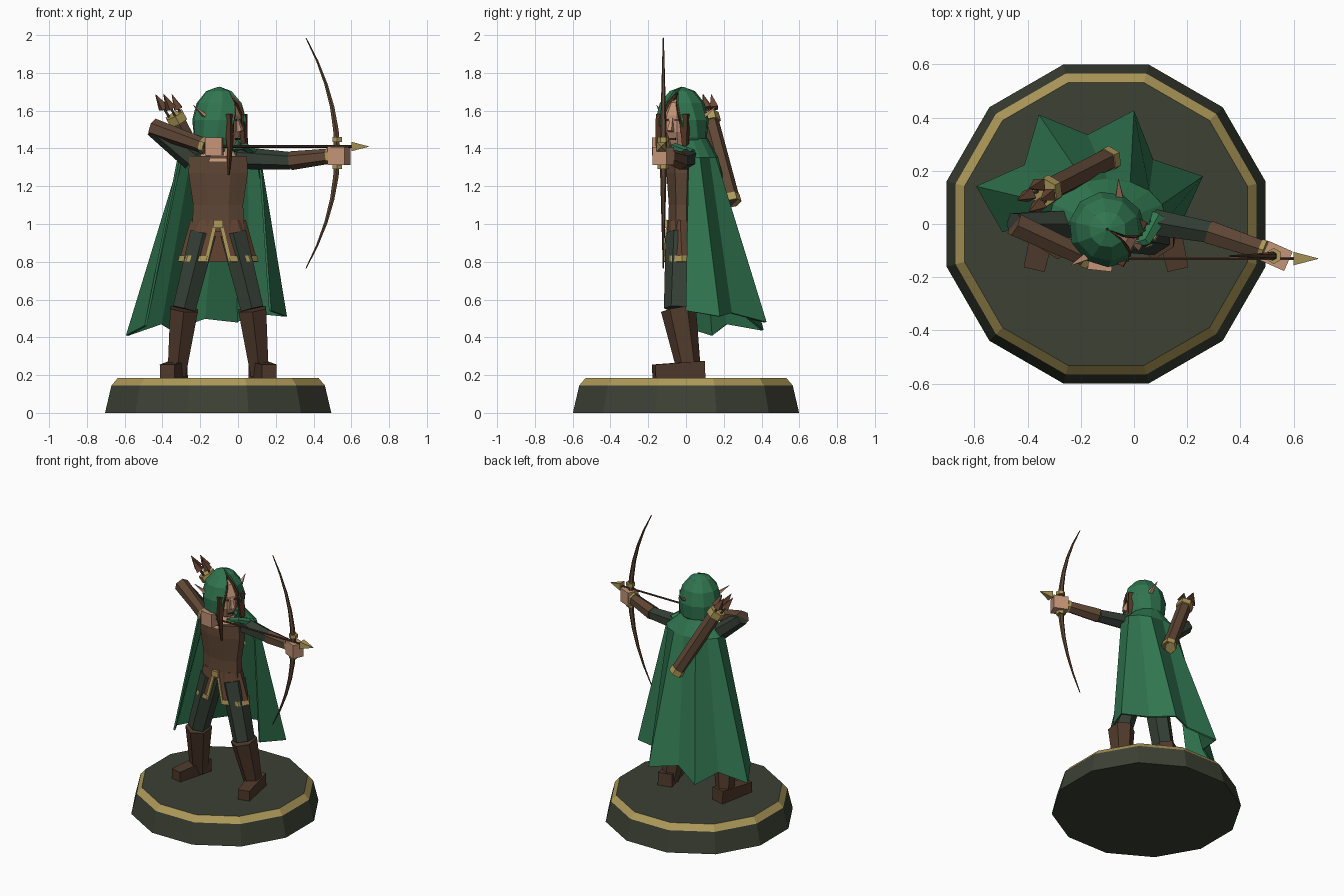
import bpy, bmesh
from math import sin, cos, pi, radians, sqrt
from mathutils import Vector, Matrix

if "Cube" in bpy.data.objects:
    bpy.data.objects.remove(bpy.data.objects["Cube"])

MIDDLE = -.105  # centre line of the body and stand
SIDES = {"left": 1, "right": -1}


def material(name, *color):
    result = bpy.data.materials.new(name)
    result.use_nodes = True
    result.diffuse_color = (*color, 1)
    shader = result.node_tree.nodes["Principled BSDF"]
    shader.inputs["Base Color"].default_value = (*color, 1)
    return result


CLOAK = material("cloak green", .03, .18, .08)
CLOTH = material("dark green cloth", .035, .05, .036)
STONE = material("stand green", .045, .052, .034)
LEATHER = material("brown leather", .115, .063, .036)
RUSSET = material("russet leather", .135, .062, .034)
BOOT = material("dark leather", .08, .042, .025)
HAIR = material("hair brown", .09, .035, .018)
SKIN = material("skin", .56, .3, .19)
GOLD = material("gold", .42, .32, .1)


def ring(x, y, z, width, depth, count=8, gap=None):
    """Horizontal ellipse, or an arc open at the front when gap is given."""
    if gap is None:
        angles = [2 * pi * (i + .5) / count for i in range(count)]
    else:
        start, sweep = radians(gap - 90), 2 * pi - 2 * radians(gap)
        angles = [start + sweep * i / (count - 1) for i in range(count)]
    return [Vector((x + width * cos(a), y + depth * sin(a), z)) for a in angles]


def loft(name, rings, mat, closed=True, thickness=0, frame=None):
    """Skin a list of equal rings; open ones become thickened sheets."""
    mesh_builder = bmesh.new()
    rows = [[mesh_builder.verts.new(point) for point in row] for row in rings]
    count = len(rows[0])
    for lower, upper in zip(rows, rows[1:]):
        for i in range(count if closed else count - 1):
            j = (i + 1) % count
            mesh_builder.faces.new((lower[i], lower[j], upper[j], upper[i]))
    if closed:
        mesh_builder.faces.new(rows[0][::-1])
        mesh_builder.faces.new(rows[-1])
    bmesh.ops.remove_doubles(mesh_builder, verts=mesh_builder.verts, dist=.0003)
    if frame:
        mesh_builder.transform(frame)
    bmesh.ops.recalc_face_normals(mesh_builder, faces=mesh_builder.faces)
    mesh = bpy.data.meshes.new(name)
    mesh_builder.to_mesh(mesh)
    mesh_builder.free()
    mesh.materials.append(mat)
    part = bpy.data.objects.new(name, mesh)
    bpy.context.collection.objects.link(part)
    if thickness:
        solid = part.modifiers.new("thickness", "SOLIDIFY")
        solid.thickness, solid.offset = thickness, 0
    return part


def tube(name, path, mat, start, end=None, flat=1, count=6, frame=None):
    """Sweep a section along a path, tapering from start to end radius."""
    points = [Vector(point) for point in path]
    end = start if end is None else end
    last = len(points) - 1
    upright = abs((points[last] - points[0]).normalized().z) > .85
    reference = Vector((0, -1, 0)) if upright else Vector((0, 0, 1))
    rings = []
    for i, point in enumerate(points):
        along = (points[min(i + 1, last)] - points[max(i - 1, 0)]).normalized()
        side = along.cross(reference).normalized()
        up = side.cross(along) * flat
        radius = start + (end - start) * i / last
        if count == 4:
            radius *= sqrt(2)
        angles = [2 * pi * (j + .5) / count for j in range(count)]
        rings.append([point + radius * (side * cos(a) + up * sin(a)) for a in angles])
    return loft(name, rings, mat, frame=frame)


def globe(name, y, z, size, mat, sweep, gap=None, frame=None):
    """Faceted ball from the crown down; gap opens it wider row by row."""
    width, depth, height = size
    rings = []
    for i in range(6):
        a = radians(sweep) * i / 5
        spread = max(sin(a), .02)
        rings.append(ring(0, y, z + height * cos(a), width * spread, depth * spread,
                          8 if gap is None else 10, None if gap is None else gap * i))
    return loft(name, rings, mat, gap is None, 0 if gap is None else .014, frame)


def torso(name, profile, mat, depth):
    """Stack of body sections given as height and half width."""
    return loft(name, [ring(MIDDLE, -.025, z, r, r * depth) for z, r in profile], mat)


# Stand with a gold bevelled rim
stand_profile = (0, .62), (.145, .585), (.185, .55)
stand = loft("stand", [ring(MIDDLE, 0, z, r, r, 12) for z, r in stand_profile], STONE)
stand.data.materials.append(GOLD)
for face in stand.data.polygons:
    face.material_index = int(.15 < face.center.z < .18)

# Legs, boots and feet in a wide stance
for side, sign in SIDES.items():
    hip, knee, ankle, heel, toe = [
        Vector((MIDDLE + sign * x, y, z)) for x, y, z in
        ((.08, -.02, .95), (.18, -.04, .55), (.22, .02, .2), (.21, .09, .23), (.27, -.17, .22))]
    tube(side + "_leg", [knee, hip], CLOTH, .07, .08, flat=1.1)
    tube(side + "_boot", [ankle, knee], BOOT, .055, .085, flat=1.1)
    tube(side + "_foot", [heel, toe], BOOT, .05, .04, flat=.9, count=4)

# Tunic, bare neckline and neck
torso("tunic", ((.96, .15), (1.1, .143), (1.27, .17), (1.36, .165)), LEATHER, .5)
torso("neckline", ((1.33, .12), (1.4, .08), (1.46, .05)), SKIN, .75)


# Split skirt with gold hem, front trim and buckle
def skirt_ring(drop, grow=0):
    return ring(MIDDLE, -.02, 1.02 - .22 * drop, .143 + .06 * drop + grow,
                .075 + .02 * drop + grow, 10, 4 + 14 * drop)


loft("skirt", [skirt_ring(0), skirt_ring(1)], RUSSET, False, .01)
loft("skirt_hem", [skirt_ring(.86, .004), skirt_ring(1, .004)], GOLD, False, .014)
for side, corner in ("left", 0), ("right", -1):
    tube(side + "_skirt_trim", [skirt_ring(drop)[corner] for drop in (0, 1)], GOLD, .009, count=4)
tube("buckle", [(MIDDLE, -.09, 1), (MIDDLE, -.115, 1)], GOLD, .025, flat=.8, count=4)

# Head, built facing the front and turned toward the target
TURN = Matrix.Translation((-.1, -.02, 0)) @ Matrix.Rotation(radians(61), 4, "Z")
globe("head", -.035, 1.53, (.085, .09, .14), SKIN, 180, frame=TURN)
globe("hair", -.02, 1.56, (.1, .115, .13), HAIR, 130, gap=8, frame=TURN)
globe("hood", 0, 1.53, (.135, .14, .19), CLOAK, 140, gap=9, frame=TURN)
tube("nose", [(0, -.11, 1.56), (0, -.13, 1.49)], SKIN, .006, .014, count=4, frame=TURN)
tube("mouth", [(-.02, -.11, 1.45), (.02, -.11, 1.45)], HAIR, .004, count=4, frame=TURN)
for side, sign in SIDES.items():
    def on_head(x, y, z):
        return sign * x, y, z

    tube(side + "_eye", [on_head(.02, -.117, 1.55), on_head(.045, -.107, 1.55)],
         HAIR, .005, count=4, frame=TURN)
    tube(side + "_ear", [on_head(.08, -.01, 1.53), on_head(.185, .055, 1.63)],
         SKIN, .025, .001, flat=.6, count=4, frame=TURN)
    tube(side + "_hair_lock", [on_head(.07, -.1, 1.58), on_head(.08, -.11, 1.42),
                               on_head(.06, -.09, 1.26)],
         HAIR, .024, .005, flat=.8, count=4, frame=TURN)

# Cloak hanging from the shoulders, its hem folding in and out
FOLDS = 9
hem = []
for i in range(FOLDS):
    angle, outward = radians(185) * i / (FOLDS - 1), i % 2
    reach = .33 + .12 * outward
    x = reach * cos(angle) - .16
    hem.append(Vector((x, reach * sin(angle), .52 + .12 * x - .04 * outward)))
shoulders = ring(-.1, .02, 1.35, .215, .145, FOLDS, 88)
collar = ring(-.1, .01, 1.45, .1, .1, FOLDS, 75)
loft("cloak", [collar, shoulders, hem], CLOAK, False, .012)
tube("cloak_drape", [(.09, .03, 1.37), (.04, -.06, 1.41), (-.03, -.08, 1.4)],
     CLOAK, .04, .015, flat=.7)

# Arms: the left holds the bow, the right draws the arrow
arms = {
    "left": ((0, .02, 1.35), (.28, -.03, 1.335), (.49, -.1, 1.36), (.58, -.14, 1.36)),
    "right": ((-.24, 0, 1.34), (-.45, 0, 1.51), (-.17, -.13, 1.41), (-.08, -.14, 1.41)),
}
for side, joints in arms.items():
    shoulder, elbow, wrist, knuckles = map(Vector, joints)
    tube(side + "_upper_arm", [shoulder, elbow], CLOTH, .06, .046)
    tube(side + "_forearm", [elbow, wrist], LEATHER, .05, .04)
    tube(side + "_cuff", [elbow.lerp(wrist, .92), wrist], GOLD, .045)
    tube(side + "_hand", [wrist, knuckles], SKIN, .04, flat=1.2, count=4)

# Bow with gold grip rings
GRIP = Vector((.525, -.12, 1.375))
for limb, sign in ("upper", 1), ("lower", -1):
    curve = [GRIP + Vector((-.165 * t * t, 0, .61 * t * sign))
             for t in (i / 5 for i in range(6))]
    tube(limb + "_bow_limb", curve, LEATHER, .02, .003)
    tube(limb + "_grip_ring", [GRIP + Vector((0, 0, sign * z)) for z in (.06, .085)], GOLD, .03)

# Nocked arrow
nock, neck, tip = [Vector((x, -.13, 1.41)) for x in (-.14, .6, .692)]
tube("arrow_shaft", [nock, neck], BOOT, .007)
tube("arrow_head", [neck, tip], GOLD, .025, .001, count=4)

# Quiver on the back with gold ends and spare arrows
bottom, top = Vector((-.09, .245, 1.11)), Vector((-.335, .12, 1.575))
for name, start, end, mat, radius in (("quiver", 0, 1, LEATHER, .046),
                                      ("quiver_base", 0, .08, GOLD, .05),
                                      ("quiver_rim", .92, 1.01, GOLD, .056)):
    tube(name, [bottom.lerp(top, start), bottom.lerp(top, end)], mat, radius)
for i in range(4):
    lean = Vector((cos(i * pi / 2), sin(i * pi / 2), 0)) * .035
    base, vane, end = [bottom.lerp(top, t) + lean * t for t in (.95, 1.08, 1.24)]
    tube(f"spare_arrow_{i + 1}", [base, vane], RUSSET, .007)
    tube(f"fletching_{i + 1}", [vane, end], RUSSET, .022, .001, count=4)
